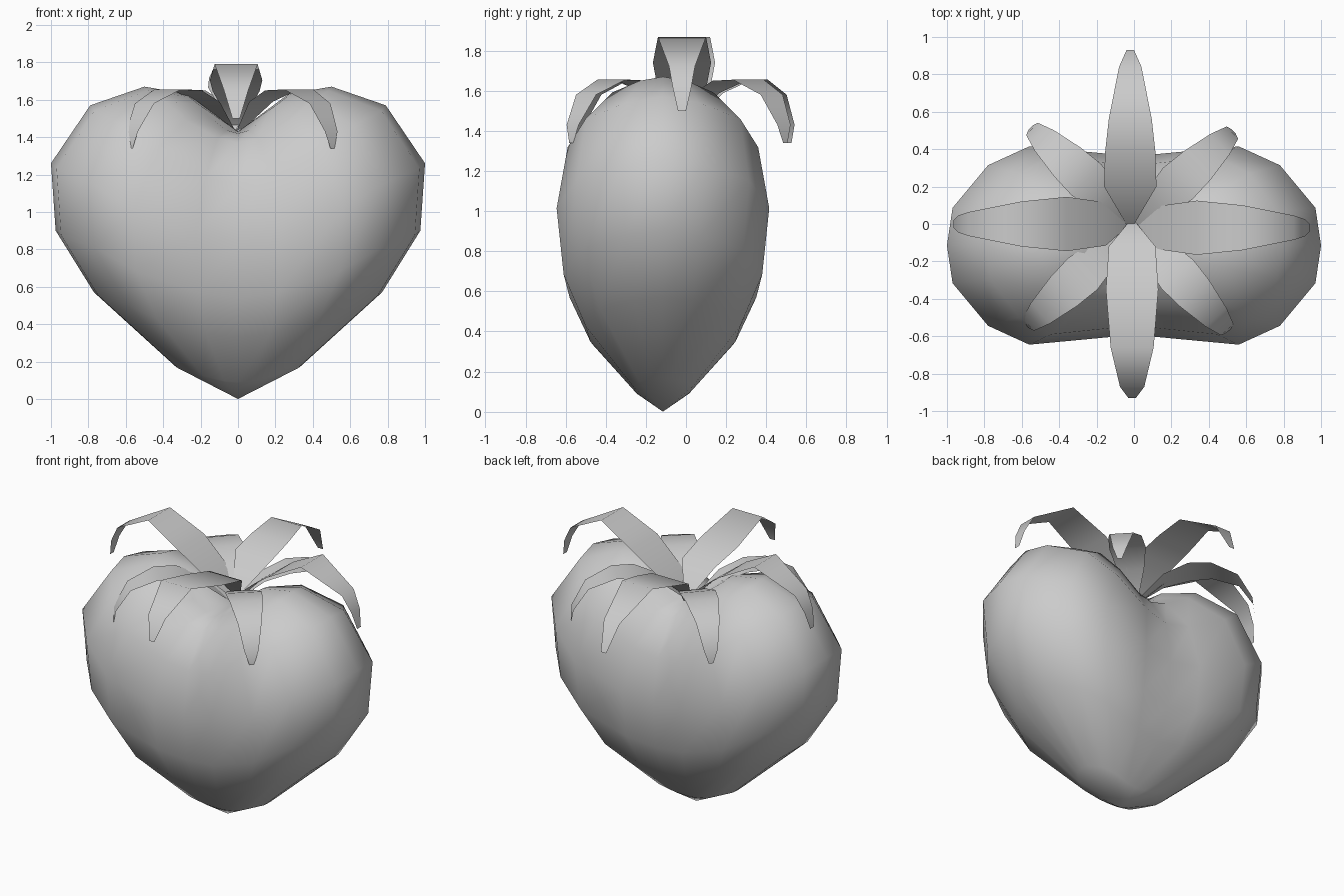
import bpy, bmesh, math
from mathutils import Vector

if "Cube" in bpy.data.objects:
    bpy.data.objects.remove(bpy.data.objects["Cube"])


def make_object(name, bm):
    bmesh.ops.recalc_face_normals(bm, faces=bm.faces[:])
    me = bpy.data.meshes.new(name)
    bm.to_mesh(me)
    bm.free()
    ob = bpy.data.objects.new(name, me)
    bpy.context.collection.objects.link(ob)
    for p in me.polygons:
        p.use_smooth = True
    return ob


# Heart-shaped fruit body: rings between the bottom tip and the top notch
CENTRE_Y = -0.115
# quarter section: x factor, y factor, height blend (1 = side height, 0 = middle height)
quarter = [(1, 0, 1), (.97, .38, .93), (.78, .81, .74), (.56, 1, .4), (.22, .94, .08), (0, .9, 0)]
section = quarter + [(-u, v, f) for u, v, f in quarter[-2::-1]]
section += [(u, -v, f) for u, v, f in section[-2:0:-1]]
# rings: half width, half depth, height at the sides, height at the middle
rings = [(.33, .145, .17, .09), (.77, .385, .57, .33), (.975, .495, .9, .54),
         (1.0, .53, 1.26, .85), (.79, .475, 1.57, 1.15), (.5, .31, 1.67, 1.37),
         (.27, .16, 1.63, 1.42)]

bm = bmesh.new()
loops = [[bm.verts.new((w * u, CENTRE_Y + d * v, zm + (zs - zm) * f)) for u, v, f in section]
         for w, d, zs, zm in rings]
tip = bm.verts.new((0, CENTRE_Y, 0))
notch = bm.verts.new((0, CENTRE_Y + .03, 1.43))
n = len(section)
for i in range(n):
    j = (i + 1) % n
    bm.faces.new((tip, loops[0][j], loops[0][i]))
    bm.faces.new((notch, loops[-1][i], loops[-1][j]))
    for a, b in zip(loops, loops[1:]):
        bm.faces.new((a[i], a[j], b[j], b[i]))
make_object("fruit_body", bm)


# Leaf: flat strip following a (radius, height, half width) profile
def leaf(name, angle, profile, shift=(0, 0)):
    out = Vector((math.cos(angle), math.sin(angle), 0))
    side = Vector((-out.y, out.x, 0))
    bm = bmesh.new()
    prev = None
    for r, z, w in profile:
        c = out * r + Vector((shift[0], shift[1], z))
        row = [bm.verts.new(c - side * w), bm.verts.new(c + side * w)]
        if prev:
            bm.faces.new((prev[0], row[0], row[1], prev[1]))
        prev = row
    make_object(name, bm)


side_leaf = [(.01, 1.44, .01), (.13, 1.58, .115), (.34, 1.74, .145), (.585, 1.868, .12),
             (.86, 1.722, .065), (.92, 1.61, .045), (.945, 1.5, .02)]
front_leaf = [(-.02, 1.44, .01), (.12, 1.645, .125), (.35, 1.705, .14), (.66, 1.79, .115),
              (.87, 1.65, .065), (.93, 1.5, .02)]
back_leaf = [(-.02, 1.44, .01), (.2, 1.665, .14), (.38, 1.715, .135), (.56, 1.758, .115),
             (.84, 1.61, .06), (.93, 1.43, .02)]
small_leaf = [(.03, 1.44, .02), (.2, 1.59, .085), (.36, 1.65, .115), (.5, 1.655, .105),
              (.67, 1.58, .075), (.76, 1.43, .045), (.77, 1.34, .015)]

leaf("right_leaf", 0, side_leaf, (-.005, -.02))
leaf("left_leaf", math.pi, side_leaf, (-.02, 0))
leaf("back_leaf", math.pi / 2, back_leaf, (-.02, 0))
leaf("front_leaf", -math.pi / 2, front_leaf, (-.01, 0))
for i, (deg, shift) in enumerate([(43, (-.03, -.03)), (137, (.01, -.01)),
                                  (223, (-.01, -.02)), (312, (-.01, 0))]):
    leaf(f"small_leaf_{i + 1}", math.radians(deg), small_leaf, shift)
